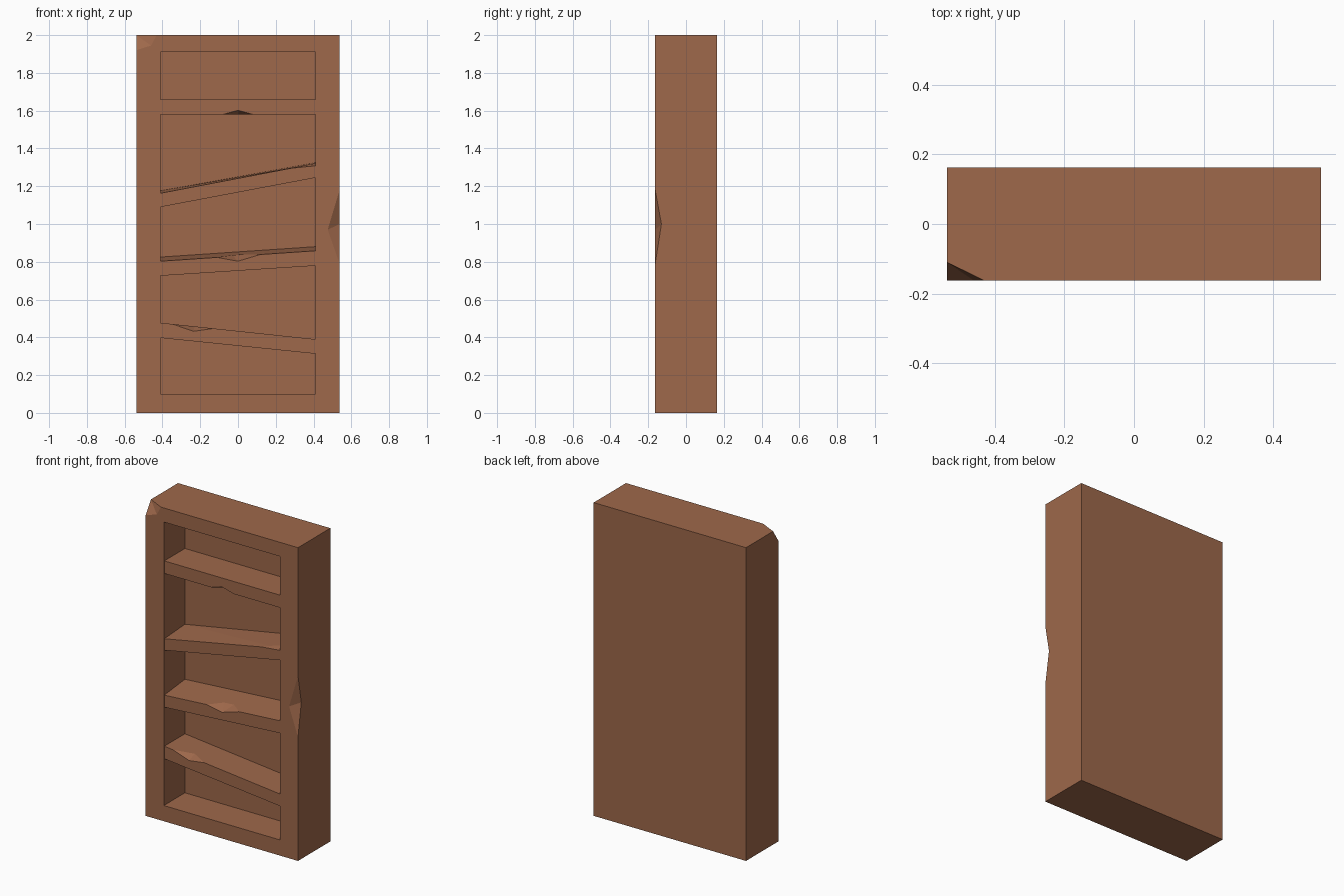
import bpy, bmesh
from mathutils import Vector

if "Cube" in bpy.data.objects:
    bpy.data.objects.remove(bpy.data.objects["Cube"])

wood = bpy.data.materials.new("brown_wood")
wood.diffuse_color = (0.342, 0.138, 0.069, 1)
wood.use_nodes = True
wood.node_tree.nodes["Principled BSDF"].inputs["Base Color"].default_value = wood.diffuse_color

X, Y, H = 0.538, 0.163, 2.0      # outer half width, half depth, height
IX, BACK, F = 0.41, 0.05, -0.158  # inner half width, cavity back, shelf front


def hull(name, points):
    """Solid convex part around a few points."""
    bm = bmesh.new()
    for p in points:
        bm.verts.new(p)
    res = bmesh.ops.convex_hull(bm, input=bm.verts[:])
    loose = [v for v in bm.verts if not v.link_faces]
    bmesh.ops.delete(bm, geom=loose, context='VERTS')
    bmesh.ops.dissolve_limit(bm, angle_limit=0.002, verts=bm.verts[:], edges=bm.edges[:])
    bmesh.ops.recalc_face_normals(bm, faces=bm.faces[:])
    me = bpy.data.meshes.new(name)
    bm.to_mesh(me)
    bm.free()
    me.materials.append(wood)
    ob = bpy.data.objects.new(name, me)
    bpy.context.collection.objects.link(ob)
    return ob


def box(name, x0, x1, y0, y1, z0, z1):
    return hull(name, [(x, y, z) for x in (x0, x1) for y in (y0, y1) for z in (z0, z1)])


def cut(target, cutter):
    mod = target.modifiers.new("cut", 'BOOLEAN')
    mod.operation, mod.solver, mod.object = 'DIFFERENCE', 'EXACT', cutter
    bpy.context.view_layer.objects.active = target
    bpy.ops.object.modifier_apply(modifier=mod.name)
    bpy.data.objects.remove(cutter)


def chip(target, points, outward):
    """Knock a chip off an edge: surface points swept outward."""
    pts = [Vector(p) for p in points]
    cut(target, hull("chip_cutter", pts + [p + Vector(outward) for p in pts]))


# Case with open front
case = box("bookcase_body", -X, X, -Y, Y, 0, H)
cut(case, box("cavity_cutter", -IX, IX, -Y - 0.1, BACK, 0.10, 1.91))

# Broken top corner and worn right edge
chip(case, [(-X, -0.11, H), (-0.43, -Y, H), (-X, -Y, 1.92), (-0.46, -Y, 1.945)],
     (-0.05, -0.05, 0.05))
chip(case, [(X, -Y, 1.18), (X, -Y, 0.79), (0.475, -Y, 0.97), (X, -0.13, 1.0)],
     (0.05, -0.05, 0))

# Crooked shelves: bottom left/right, front top left/right, back top left/right
shelves = [
    (1.58, 1.58, 1.66, 1.66, 1.66, 1.66),
    (1.09, 1.245, 1.163, 1.32, 1.176, 1.325),
    (0.726, 0.779, 0.803, 0.858, 0.825, 0.88),
    (0.397, 0.313, 0.477, 0.39, 0.477, 0.39),
]
parts = []
for i, (bl, br, fl, fr, kl, kr) in enumerate(shelves):
    parts.append(hull(f"shelf_{i + 1}", [
        (-IX, F, bl), (IX, F, br), (-IX, F, fl), (IX, F, fr),
        (-IX, BACK, bl + kl - fl), (IX, BACK, br + kr - fr),
        (-IX, BACK, kl), (IX, BACK, kr)]))

# Chips along the shelf fronts
chip(parts[0], [(-0.08, F, 1.58), (0.08, F, 1.58), (0, F, 1.602), (0, F + 0.05, 1.58)],
     (0, -0.03, -0.03))
chip(parts[1], [(0.27, F, 1.294), (IX, F, 1.308), (IX, F + 0.06, 1.322)],
     (0.03, -0.03, 0.03))
chip(parts[2], [(-0.11, F, 0.823), (0, F, 0.803), (0.12, F, 0.839),
                (-0.03, F + 0.06, 0.835), (0.04, F + 0.06, 0.839)],
     (0, -0.03, 0.03))
chip(parts[3], [(-0.35, F, 0.471), (-0.235, F, 0.432), (-0.13, F, 0.447),
                (-0.23, F + 0.05, 0.458)],
     (0, -0.03, 0.03))
